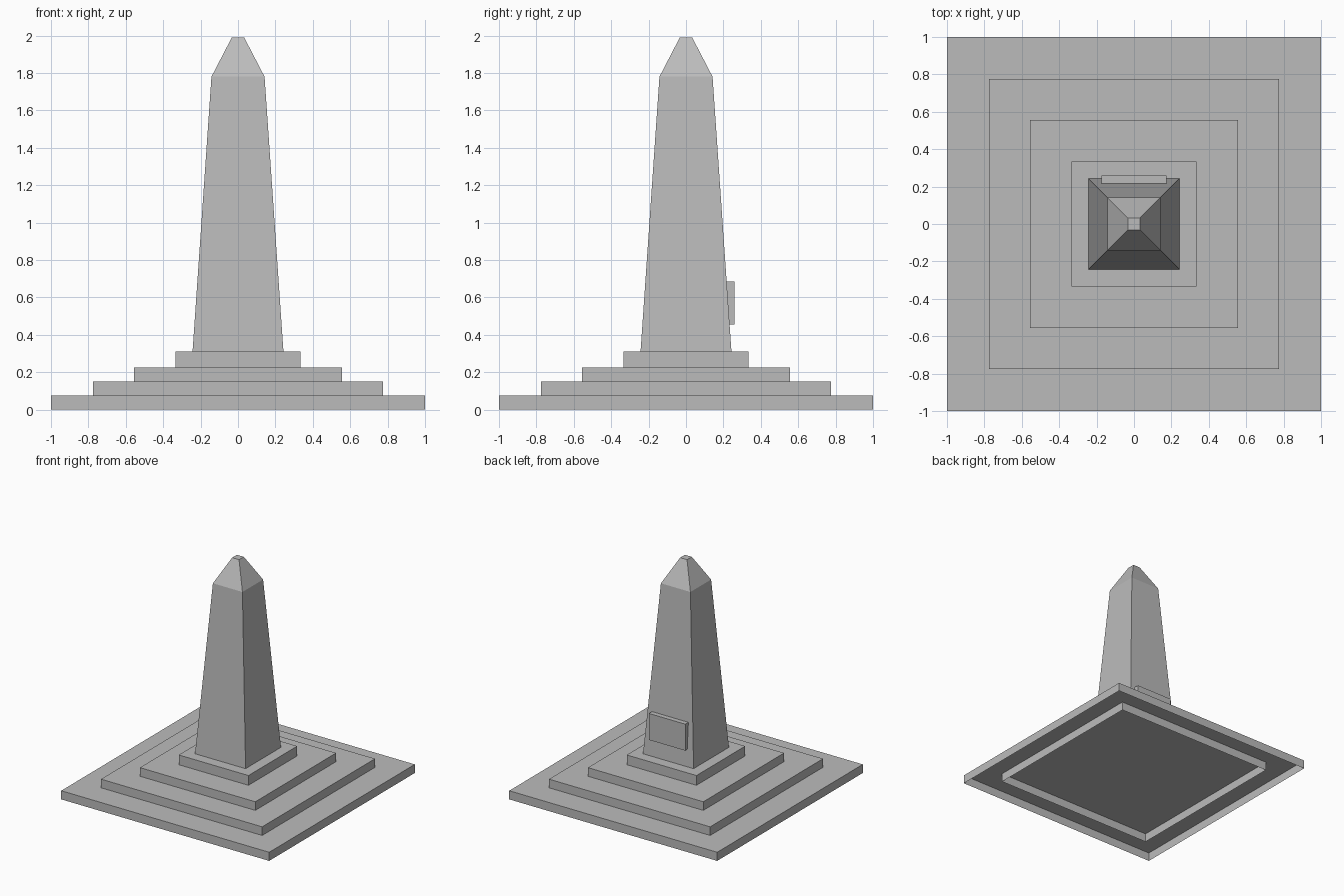
import bpy
import bmesh

cube = bpy.data.objects.get("Cube")
if cube:
    bpy.data.objects.remove(cube, do_unlink=True)

stone = bpy.data.materials.new("grey_stone")
stone.use_nodes = True
grey = (0.5, 0.5, 0.5, 1)
stone.diffuse_color = grey
stone.node_tree.nodes["Principled BSDF"].inputs["Base Color"].default_value = grey


def add_object(name, bm):
    mesh = bpy.data.meshes.new(name)
    bm.to_mesh(mesh)
    bm.free()
    mesh.materials.append(stone)
    obj = bpy.data.objects.new(name, mesh)
    bpy.context.collection.objects.link(obj)
    return obj


def square_stack(name, profile):
    """Join square rings of (half width, height); open below, capped on top."""
    bm = bmesh.new()
    corners = [(-1, -1), (1, -1), (1, 1), (-1, 1)]
    rings = [[bm.verts.new((x * r, y * r, z)) for x, y in corners]
             for r, z in profile]
    for low, high in zip(rings, rings[1:]):
        for i in range(4):
            j = (i + 1) % 4
            bm.faces.new((low[i], low[j], high[j], high[i]))
    bm.faces.new(rings[-1])
    return add_object(name, bm)


# Stepped base: hollow slabs, open underneath
steps = [("bottom_step", 1.0, 0.0, 0.075),
         ("second_step", 0.775, 0.0, 0.15),
         ("third_step", 0.555, 0.15, 0.225),
         ("top_step", 0.335, 0.225, 0.31)]
for name, half, low, high in steps:
    square_stack(name, [(half, low), (half, high)])

# Tapered shaft with its blunt pyramid tip
square_stack("obelisk_shaft", [(0.243, 0.31), (0.142, 1.78), (0.033, 1.99)])

# Plaque on the back face
bm = bmesh.new()
bmesh.ops.create_cube(bm, size=1)
bmesh.ops.scale(bm, vec=(0.35, 0.06, 0.23), verts=bm.verts)
bmesh.ops.translate(bm, vec=(0, 0.23, 0.57), verts=bm.verts)
add_object("back_plaque", bm)
